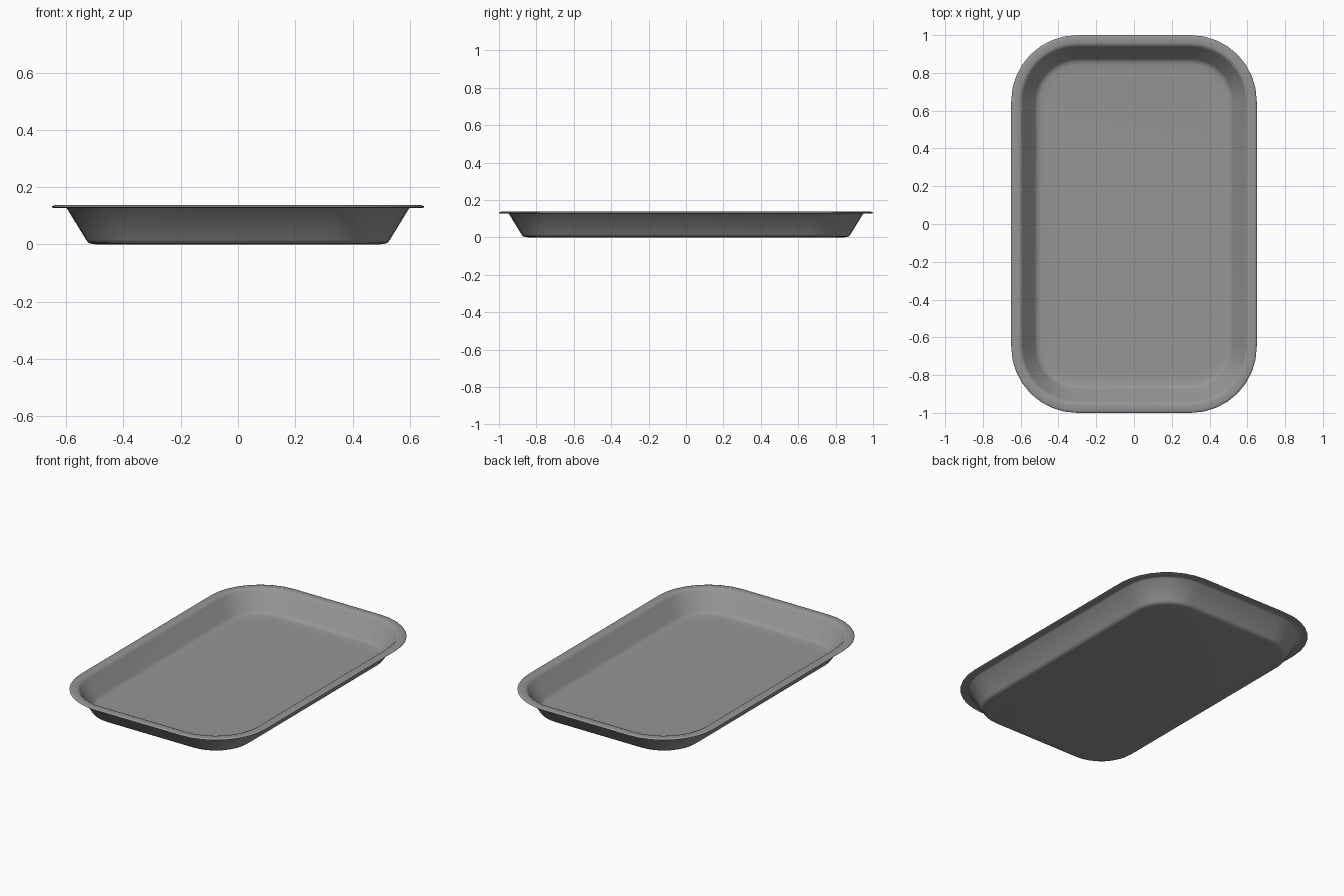
import bpy, bmesh, math

if "Cube" in bpy.data.objects:
    bpy.data.objects.remove(bpy.data.objects["Cube"])

# Single grey material
grey = bpy.data.materials.new("mid_grey")
grey.diffuse_color = (0.30, 0.30, 0.30, 1)
grey.use_nodes = True
grey.node_tree.nodes["Principled BSDF"].inputs["Base Color"].default_value = grey.diffuse_color

CX, CY, SEG = 0.30, 0.65, 8      # shared corner centres, corner steps

# Cross-section as (corner radius, height): inner floor, wall, rim, outer wall, base
profile = [(0.14, 0.008), (0.195, 0.010), (0.212, 0.014), (0.225, 0.026),
           (0.288, 0.124), (0.297, 0.134), (0.308, 0.138), (0.338, 0.137),
           (0.347, 0.135), (0.350, 0.131), (0.346, 0.128), (0.338, 0.129),
           (0.306, 0.130), (0.297, 0.126), (0.231, 0.018), (0.222, 0.006),
           (0.210, 0.002), (0.190, 0.0)]


def ring(bm, r, z):
    """Rounded rectangle of vertices around the shared corner centres."""
    verts = []
    for q, (sx, sy) in enumerate([(1, 1), (-1, 1), (-1, -1), (1, -1)]):
        for i in range(SEG + 1):
            a = (q + i / SEG) * math.pi / 2
            verts.append(bm.verts.new((sx * CX + r * math.cos(a),
                                       sy * CY + r * math.sin(a), z)))
    return verts


# Tray shell: loft the section rings and cap both floors
bm = bmesh.new()
rings = [ring(bm, r, z) for r, z in profile]
n = len(rings[0])
for a, b in zip(rings, rings[1:]):
    for i in range(n):
        j = (i + 1) % n
        bm.faces.new((a[i], b[i], b[j], a[j]))
bm.faces.new(rings[0])
bm.faces.new(rings[-1][::-1])
bmesh.ops.recalc_face_normals(bm, faces=bm.faces)
mesh = bpy.data.meshes.new("tray")
bm.to_mesh(mesh)
bm.free()
tray = bpy.data.objects.new("tray", mesh)
bpy.context.collection.objects.link(tray)
mesh.materials.append(grey)

# Smooth shading
bpy.context.view_layer.objects.active = tray
tray.select_set(True)
bpy.ops.object.shade_smooth_by_angle(angle=math.radians(50))
